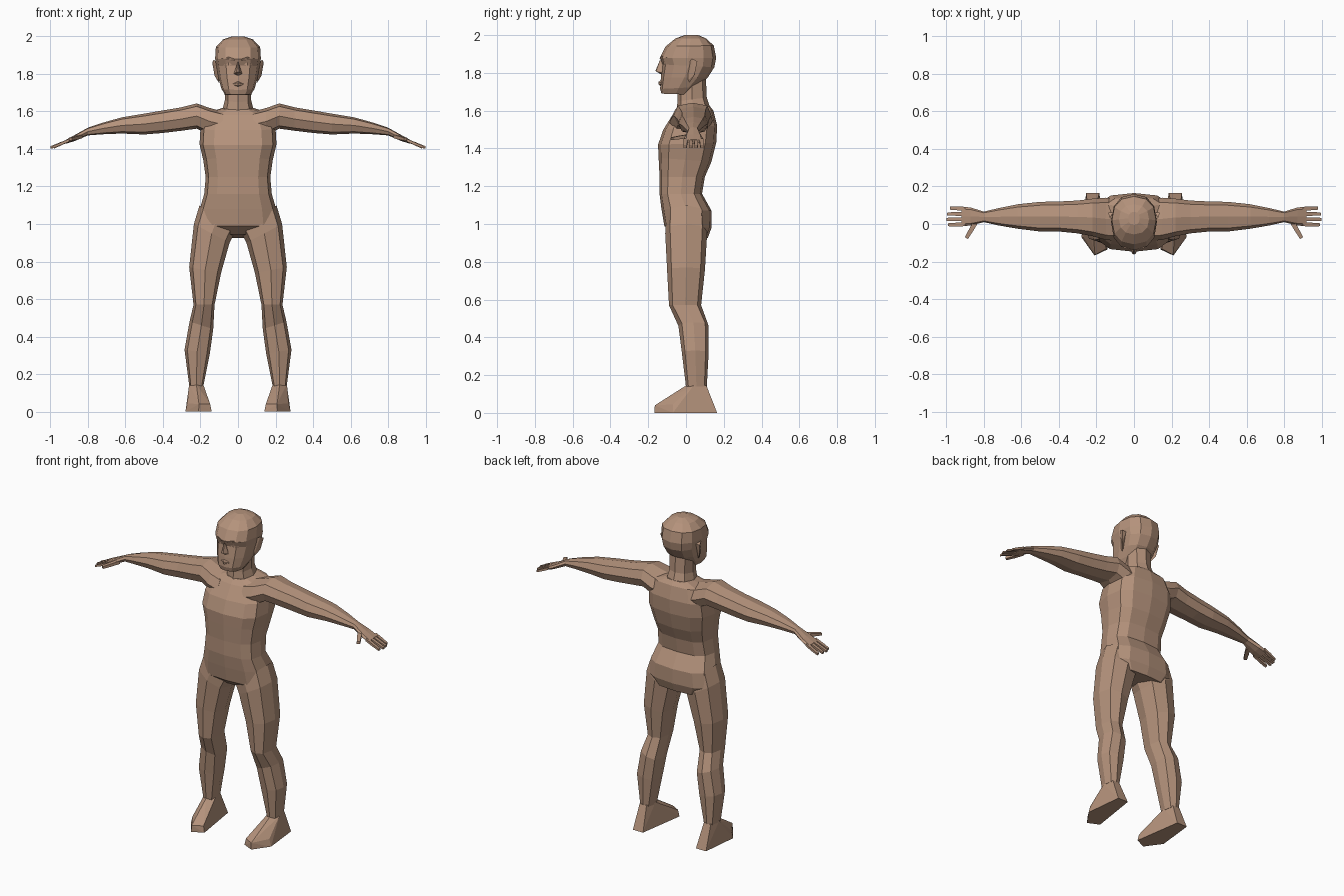
import bpy, bmesh
from math import sin, cos, pi, copysign
from mathutils import Vector

old = bpy.data.objects.get("Cube")
if old:
    bpy.data.objects.remove(old, do_unlink=True)

# One skin colour for the whole figure
skin = bpy.data.materials.new("tan_skin")
skin.use_nodes = True
TAN = (0.46, 0.29, 0.2, 1)
skin.diffuse_color = TAN
skin.node_tree.nodes["Principled BSDF"].inputs["Base Color"].default_value = TAN


def finish(name, bm):
    bmesh.ops.recalc_face_normals(bm, faces=bm.faces[:])
    mesh = bpy.data.meshes.new(name)
    bm.to_mesh(mesh)
    bm.free()
    mesh.materials.append(skin)
    obj = bpy.data.objects.new(name, mesh)
    bpy.context.collection.objects.link(obj)
    return obj


def loft(name, sections, sides=8, power=0.8, phase=0.0, side=1):
    """Skin a row of superellipse sections given as (centre, half axis u, half axis v)."""
    bm = bmesh.new()
    rings = []
    for centre, u, v in sections:
        ring = []
        for i in range(sides):
            angle = 2 * pi * i / sides + phase
            c, s = cos(angle), sin(angle)
            c = copysign(abs(c) ** power, c) if abs(c) > 1e-6 else 0
            s = copysign(abs(s) ** power, s) if abs(s) > 1e-6 else 0
            p = Vector(centre) + Vector(u) * c + Vector(v) * s
            ring.append(bm.verts.new((p.x * side, p.y, p.z)))
        rings.append(ring)
    for a, b in zip(rings, rings[1:]):
        for i in range(sides):
            j = (i + 1) % sides
            bm.faces.new((a[i], a[j], b[j], b[i]))
    bm.faces.new(rings[0])
    bm.faces.new(rings[-1])
    return finish(name, bm)


def hull(name, points, side=1):
    """Faceted solid wrapped around a few points."""
    bm = bmesh.new()
    for x, y, z in points:
        bm.verts.new((x * side, y, z))
    res = bmesh.ops.convex_hull(bm, input=bm.verts[:])
    loose = [v for v in bm.verts if not v.link_faces]
    bmesh.ops.delete(bm, geom=loose, context="VERTS")
    return finish(name, bm)


def trunk(half_width, y_front, z_front, y_back, z_back):
    """Section across the body, tilted from front to back."""
    return ((0, (y_front + y_back) / 2, (z_front + z_back) / 2),
            (half_width, 0, 0),
            (0, (y_back - y_front) / 2, (z_back - z_front) / 2))


def leg_cut(x_in, x_out, z_in, z_out, y_front, y_back):
    """Section of a leg, tilted from inside to outside."""
    return (((x_in + x_out) / 2, (y_front + y_back) / 2, (z_in + z_out) / 2),
            ((x_out - x_in) / 2, 0, (z_out - z_in) / 2),
            (0, (y_back - y_front) / 2, 0))


def arm_cut(x, z_low, z_high, y_front, y_back):
    """Upright section of an arm."""
    return ((x, (y_front + y_back) / 2, (z_low + z_high) / 2),
            (0, (y_back - y_front) / 2, 0),
            (0, 0, (z_high - z_low) / 2))


def digit(name, start, end, radius, side):
    """Tapered square rod for a finger or thumb."""
    start, end = Vector(start), Vector(end)
    across = (end - start).cross(Vector((0, 0, 1))).normalized()
    up = Vector((0, 0, 1))
    mid = start.lerp(end, 0.5)
    cuts = [(p, across * r, up * r * 0.75)
            for p, r in ((start, radius), (mid, radius), (end, radius * 0.8))]
    return loft(name, cuts, sides=4, power=1, phase=pi / 4, side=side)


# Torso from pelvis to collar
loft("torso", [trunk(*r) for r in (
    (.17, -.06, .945, .115, .925),
    (.218, -.115, .99, .135, .98),
    (.205, -.13, 1.08, .135, 1.07),
    (.18, -.14, 1.16, .085, 1.16),
    (.172, -.14, 1.25, .10, 1.25),
    (.185, -.145, 1.35, .135, 1.33),
    (.205, -.148, 1.42, .16, 1.43),
    (.20, -.12, 1.50, .165, 1.52),
    (.165, -.07, 1.58, .145, 1.60),
    (.08, -.045, 1.61, .125, 1.625))], sides=12, power=.68)

# Neck
loft("neck", [trunk(*r) for r in (
    (.085, -.05, 1.59, .13, 1.61),
    (.07, -.045, 1.65, .11, 1.67),
    (.072, -.045, 1.72, .105, 1.78))], power=.85)

# Head from jaw to crown
loft("head", [trunk(*r) for r in (
    (.068, -.13, 1.69, .02, 1.685),
    (.088, -.137, 1.715, .06, 1.725),
    (.104, -.133, 1.775, .115, 1.775),
    (.115, -.124, 1.845, .15, 1.83),
    (.122, -.139, 1.88, .16, 1.88),
    (.118, -.108, 1.94, .147, 1.945),
    (.08, -.055, 1.983, .105, 1.983),
    (.03, -.005, 2, .065, 2))], sides=12, power=.85)

# Nose and lips
hull("nose", [(0, -.138, 1.868), (0, -.162, 1.81), (.009, -.158, 1.808), (-.009, -.158, 1.808),
              (.022, -.128, 1.8), (-.022, -.128, 1.8), (0, -.128, 1.79), (0, -.11, 1.85)])
hull("lips", [(0, -.146, 1.752), (0, -.144, 1.736), (.035, -.125, 1.745),
              (-.035, -.125, 1.745), (0, -.128, 1.765), (0, -.128, 1.727)])

for label, s in (("left", 1), ("right", -1)):
    # Brow, eye and ear
    hull(label + "_brow", [(.015, -.14, 1.878), (.05, -.129, 1.89), (.09, -.1, 1.88),
                           (.015, -.13, 1.868), (.05, -.123, 1.873), (.05, -.1, 1.88)], s)
    hull(label + "_eye", [(.022, -.118, 1.852), (.05, -.119, 1.862), (.078, -.1, 1.852),
                          (.05, -.119, 1.844), (.05, -.1, 1.852)], s)
    hull(label + "_ear", [(.105, .01, 1.86), (.105, .01, 1.76), (.137, .06, 1.86),
                          (.13, .035, 1.875), (.125, .045, 1.79), (.1, .02, 1.75),
                          (.11, .06, 1.86)], s)

    # Arm from shoulder to knuckles
    loft(label + "_arm", [arm_cut(*r) for r in (
        (.08, 1.46, 1.60, -.09, .135),
        (.15, 1.475, 1.618, -.085, .14),
        (.22, 1.508, 1.642, -.065, .135),
        (.30, 1.497, 1.622, -.05, .125),
        (.40, 1.485, 1.605, -.04, .12),
        (.50, 1.477, 1.588, -.04, .118),
        (.62, 1.482, 1.568, -.025, .105),
        (.72, 1.478, 1.54, -.008, .085),
        (.80, 1.472, 1.513, .01, .066),
        (.87, 1.442, 1.474, -.008, .088),
        (.92, 1.427, 1.447, -.012, .092))], power=.75, side=s)

    # Fingers and thumb
    for name, y, tip in (("little", .084, .98), ("ring", .054, .995),
                         ("middle", .025, 1), ("index", -.004, .99)):
        digit(f"{label}_{name}_finger", (.9, y * .95 + .002, 1.446), (tip, y, 1.408), .014, s)
    digit(label + "_thumb", (.84, .015, 1.466), (.893, -.075, 1.452), .017, s)

    # Leg from hip to ankle
    loft(label + "_leg", [leg_cut(*r) for r in (
        (.02, .205, .95, 1.10, -.105, .105),
        (.045, .235, .90, 1, -.11, .112),
        (.09, .26, .74, .77, -.10, .10),
        (.125, .237, .57, .57, -.09, .08),
        (.132, .258, .44, .48, -.04, .12),
        (.15, .285, .31, .33, -.022, .12),
        (.185, .26, .135, .14, 0, .11))], power=.75, side=s)

    # Foot
    hull(label + "_foot", [
        (.185, .165, 0), (.255, .165, 0), (.28, -.07, 0), (.21, -.168, 0), (.14, -.135, 0),
        (.268, -.07, .045), (.208, -.165, .04), (.148, -.132, .04),
        (.222, 0, .145), (.185, .04, .145), (.26, .04, .145), (.2, .108, .145), (.248, .108, .145)], s)
